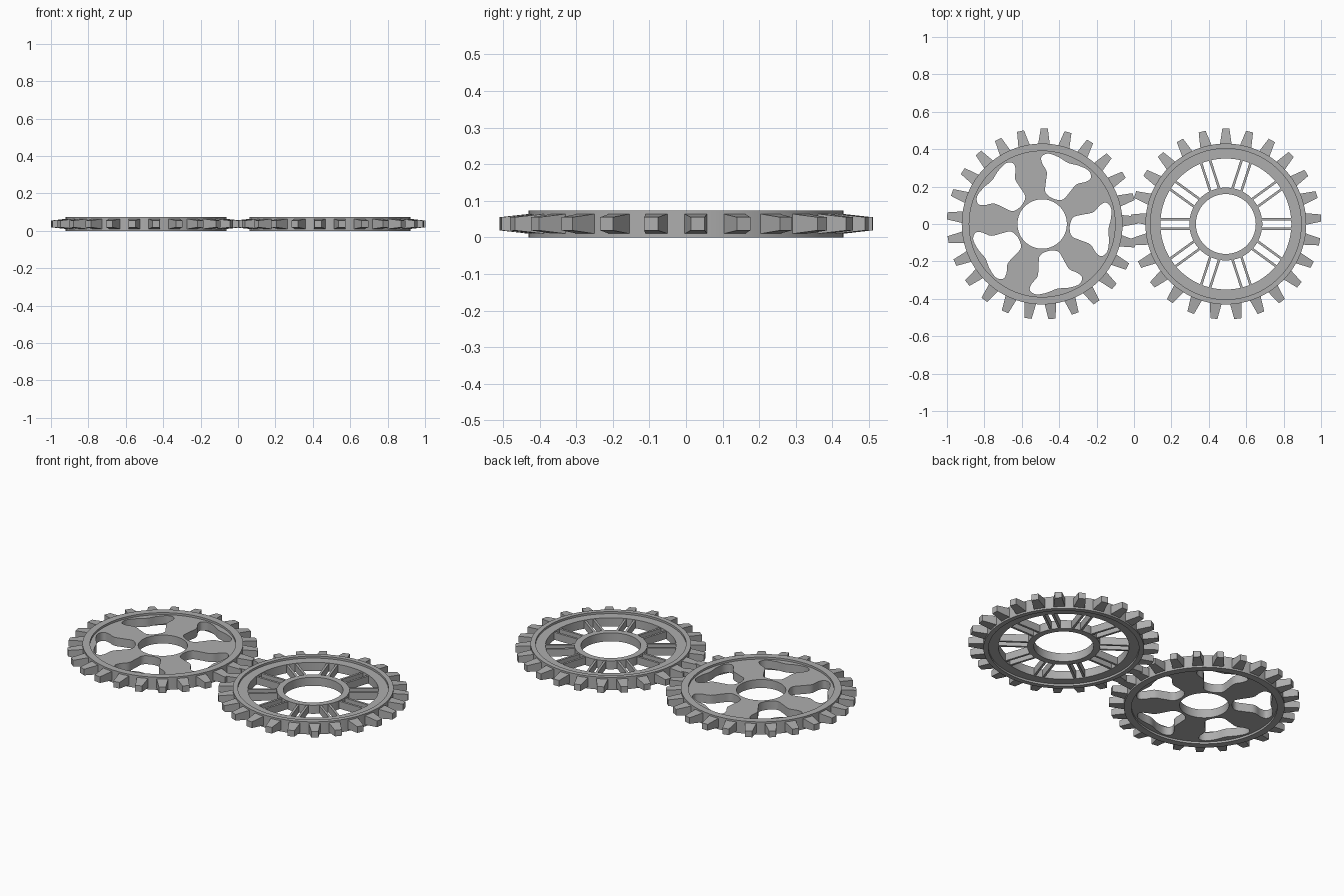
import bpy, bmesh, math
from mathutils import Matrix, Vector

if "Cube" in bpy.data.objects:
    bpy.data.objects.remove(bpy.data.objects["Cube"])

steel = bpy.data.materials.new("grey_metal")
steel.diffuse_color = (0.42, 0.42, 0.42, 1)
steel.use_nodes = True
steel.node_tree.nodes["Principled BSDF"].inputs["Base Color"].default_value = steel.diffuse_color

CX = 0.491        # gear centres at -CX and +CX
TEETH = 25
MID = 0.037       # mid height of both gears


def circle(r, n=96):
    return [(r * math.cos(2 * math.pi * i / n), r * math.sin(2 * math.pi * i / n)) for i in range(n)]


def plate(name, loops, z0, z1, cx):
    """Flat plate with holes: outer loop first, then hole loops."""
    cu = bpy.data.curves.new(name, 'CURVE')
    cu.dimensions = '2D'
    cu.fill_mode = 'BOTH'
    cu.extrude = (z1 - z0) / 2
    for pts in loops:
        s = cu.splines.new('POLY')
        s.points.add(len(pts) - 1)
        for p, (x, y) in zip(s.points, pts):
            p.co = (x, y, 0, 1)
        s.use_cyclic_u = True
    ob = bpy.data.objects.new(name, cu)
    ob.location = (cx, 0, (z0 + z1) / 2)
    bpy.context.collection.objects.link(ob)
    bpy.ops.object.select_all(action='DESELECT')
    ob.select_set(True)
    bpy.context.view_layer.objects.active = ob
    bpy.ops.object.convert(target='MESH')
    ob = bpy.context.view_layer.objects.active
    bm = bmesh.new()
    bm.from_mesh(ob.data)
    bmesh.ops.remove_doubles(bm, verts=bm.verts, dist=1e-5)
    bmesh.ops.recalc_face_normals(bm, faces=bm.faces)
    bm.to_mesh(ob.data)
    bm.free()
    ob.data.materials.clear()
    ob.data.materials.append(steel)
    bpy.ops.object.shade_smooth_by_angle(angle=math.radians(30))
    return ob


def radial_blocks(name, cx, angles, r0, r1, w0, w1, h0, h1, offsets=(0,)):
    """Tapered blocks pointing outwards, from radius r0 to r1."""
    bm = bmesh.new()
    for a in angles:
        rot = Matrix.Rotation(math.radians(a), 4, 'Z')
        for off in offsets:
            g = bmesh.ops.create_cube(bm, size=1)
            for v in g['verts']:
                inner = v.co.x < 0
                w, h = (w0, h0) if inner else (w1, h1)
                v.co = rot @ Vector((r0 if inner else r1, v.co.y * w + off, v.co.z * h))
    bmesh.ops.recalc_face_normals(bm, faces=bm.faces)
    me = bpy.data.meshes.new(name)
    bm.to_mesh(me)
    bm.free()
    me.materials.append(steel)
    ob = bpy.data.objects.new(name, me)
    ob.location = (cx, 0, MID)
    bpy.context.collection.objects.link(ob)


def smooth_loop(pts, sub=5):
    """Closed Catmull-Rom curve through the points."""
    out, n = [], len(pts)
    for i in range(n):
        a, b, c, d = (Vector(pts[(i + k) % n]) for k in (-1, 0, 1, 2))
        for j in range(sub):
            t = j / sub
            p = 0.5 * (2 * b + (c - a) * t + (2 * a - 5 * b + 4 * c - d) * t * t
                       + (3 * b - a - 3 * c + d) * t ** 3)
            out.append((p.x, p.y))
    return out


# rims and teeth
for side, cx, phase, r_in in (("left", -CX, 88.7, 0.39), ("right", CX, 90, 0.403)):
    plate(side + "_rim", [circle(0.43), circle(r_in)], 0.0, 0.074, cx)
    radial_blocks(side + "_teeth", cx, [phase + i * 360 / TEETH for i in range(TEETH)],
                  0.42, 0.51, 0.064, 0.038, 0.056, 0.036)

# left gear: web with five heart-shaped windows
half = [(0.17, 17), (0.22, 18), (0.28, 18), (0.325, 23), (0.36, 23.5), (0.378, 18), (0.368, 9)]
polar = [(0.148, 0)] + half + [(0.355, 0)] + [(r, -a) for r, a in reversed(half)]
windows = []
for k in range(5):
    c = 67 + 72 * k
    windows.append(smooth_loop([(r * math.cos(math.radians(a + c)), r * math.sin(math.radians(a + c)))
                                for r, a in polar]))
plate("left_web", [circle(0.395), circle(0.132)] + windows, 0.012, 0.062, -CX)

# right gear: inner flange, hub and ten twin spokes
plate("right_flange", [circle(0.41), circle(0.35)], 0.012, 0.062, CX)
plate("right_hub", [circle(0.195), circle(0.16)], 0.012, 0.062, CX)
radial_blocks("right_spokes", CX, [36 * i for i in range(10)],
              0.185, 0.36, 0.013, 0.013, 0.044, 0.044, offsets=(-0.025, 0.025))
